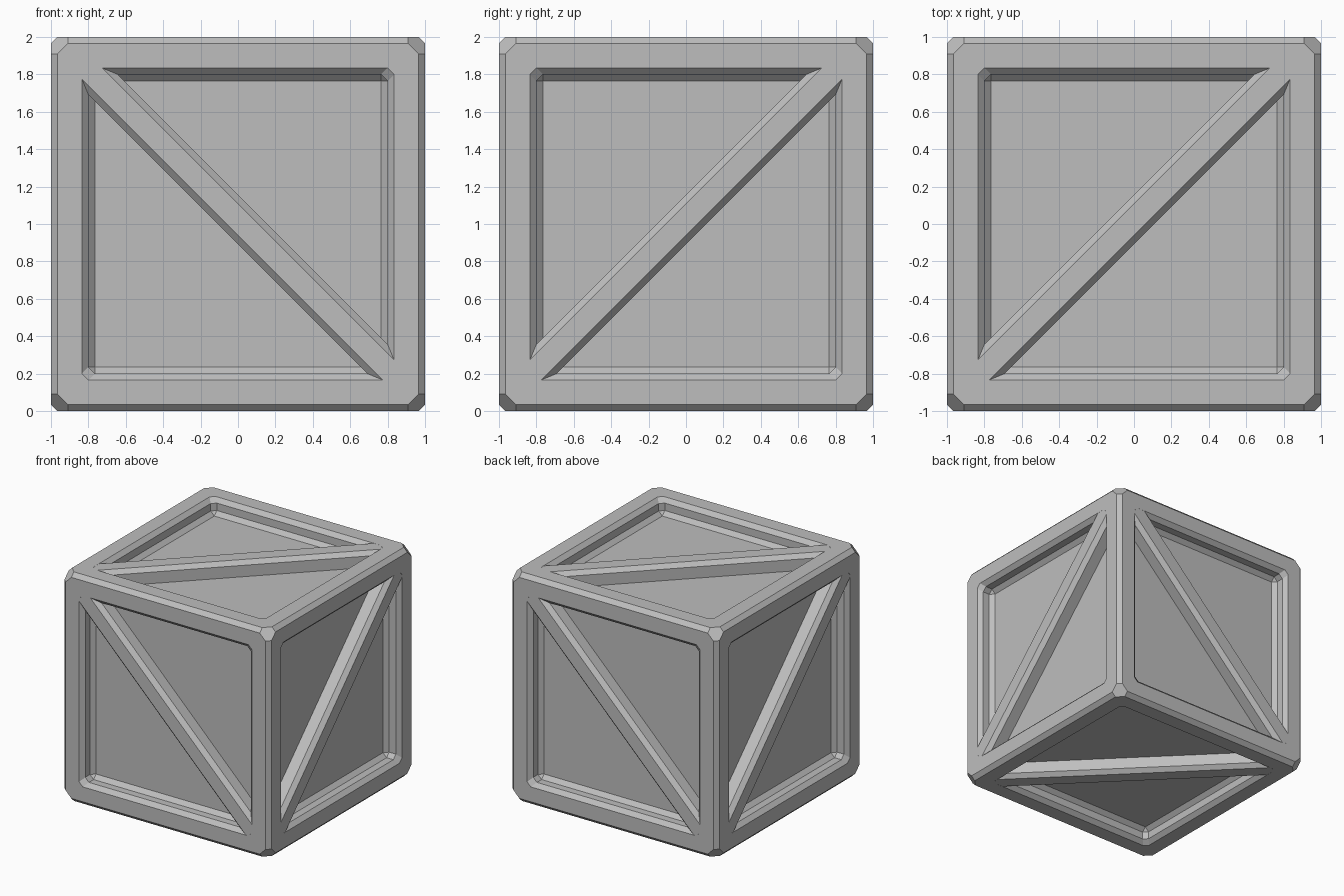
import bpy, bmesh
from itertools import permutations, product
from math import pi, sqrt
from mathutils import Matrix, Vector

cube = bpy.data.objects.get("Cube")
if cube:
    bpy.data.objects.remove(cube, do_unlink=True)

GREY = (0.515, 0.515, 0.515, 1)
grey = bpy.data.materials.new("mid_grey")
grey.use_nodes = True
grey.diffuse_color = GREY
grey.node_tree.nodes["Principled BSDF"].inputs["Base Color"].default_value = GREY

BEVEL = 0.035
DEPTH = 0.135
INNER = 0.80       # half width of each recess at its straight wall
CENTRE = Matrix.Translation((0, 0, 1))


def make_object(name, bm, matrix=None):
    bmesh.ops.recalc_face_normals(bm, faces=bm.faces)
    mesh = bpy.data.meshes.new(name)
    bm.to_mesh(mesh)
    bm.free()
    mesh.materials.append(grey)
    obj = bpy.data.objects.new(name, mesh)
    bpy.context.collection.objects.link(obj)
    obj.matrix_world = CENTRE @ (matrix or Matrix())


# Each side: name and the rotation that carries the top (+z) side onto it
upright = Matrix.Rotation(pi / 2, 4, 'X')
sides = {"top": Matrix(), "bottom": Matrix.Rotation(pi, 4, 'X')}
for i, side in enumerate(("front", "left", "back", "right")):
    sides[side] = Matrix.Rotation(i * pi / 2, 4, 'Z') @ upright


# Crate body: chamfered cube with clipped corners
bm = bmesh.new()
for trio in permutations((1, 1 - BEVEL, 0.91)):
    for signs in product((-1, 1), repeat=3):
        bm.verts.new([a * s for a, s in zip(trio, signs)])
bmesh.ops.convex_hull(bm, input=bm.verts)
bmesh.ops.dissolve_limit(bm, angle_limit=0.01, verts=bm.verts, edges=bm.edges)


# Recess rings: chamfered rim, straight wall with cut corners, chamfered floor
def ring(bm, matrix, a, b, z):
    """Eight points going round a square of half width a, its corners starting at b."""
    pts = []
    for k in range(4):
        turn = Matrix.Rotation(k * pi / 2, 4, 'Z')
        pts += [bm.verts.new(matrix @ turn @ Vector(p)) for p in ((a, b, z), (b, a, z))]
    return pts


for matrix in sides.values():
    normal = (matrix @ Vector((0, 0, 1))).normalized()
    face = max(bm.faces, key=lambda f: f.calc_center_median().dot(normal)
               + f.normal.dot(normal) + (f.calc_area() > 1))
    outer = list(face.verts)
    bmesh.ops.delete(bm, geom=[face], context='FACES_ONLY')
    rings = [ring(bm, matrix, INNER + BEVEL, INNER, 1),
             ring(bm, matrix, INNER, INNER - BEVEL, 1 - BEVEL),
             ring(bm, matrix, INNER, INNER - BEVEL, 1 - DEPTH + BEVEL)]
    half = INNER - BEVEL
    floor = [bm.verts.new(matrix @ Vector((x * half, y * half, 1 - DEPTH)))
             for x, y in ((1, 1), (-1, 1), (-1, -1), (1, -1))]

    # Flat frame between the outer edge and the rim
    def nearest(p):
        return min(outer, key=lambda v: (v.co - p.co).length)
    for i in range(8):
        j = (i + 1) % 8
        p, q = rings[0][i], rings[0][j]
        bm.faces.new((nearest(p), nearest(q), q, p))
        for low, high in zip(rings[1:], rings):
            bm.faces.new((high[i], high[j], low[j], low[i]))
    # Sloping floor edge and the panel itself
    last = rings[-1]
    for k in range(4):
        a, b, c = last[2 * k], last[2 * k + 1], last[(2 * k + 2) % 8]
        bm.faces.new((a, b, floor[k]))
        bm.faces.new((b, c, floor[(k + 1) % 4], floor[k]))
    bm.faces.new(floor)
make_object("crate_body", bm)


# Diagonal braces: chamfered bars running corner to corner, flush with the frame
LOW, HIGH = -0.042, 0.076     # edges of the bar's flat face across the diagonal
TOP = 0.9995
REACH = (INNER + BEVEL) * sqrt(2)
profile = ((LOW - BEVEL, 0.84), (LOW - BEVEL, TOP - BEVEL), (LOW, TOP),
           (HIGH, TOP), (HIGH + BEVEL, TOP - BEVEL), (HIGH + BEVEL, 0.84))
for side, matrix in sides.items():
    angle = -pi / 4 if side in ("front", "back") else pi / 4
    bm = bmesh.new()
    ends = [[bm.verts.new((x, y, z)) for y, z in profile] for x in (-REACH, REACH)]
    for i in range(len(profile)):
        j = (i + 1) % len(profile)
        bm.faces.new((ends[0][i], ends[0][j], ends[1][j], ends[1][i]))
    for end in ends:
        bm.faces.new(end)
    make_object(side + "_brace", bm, matrix @ Matrix.Rotation(angle, 4, 'Z'))
